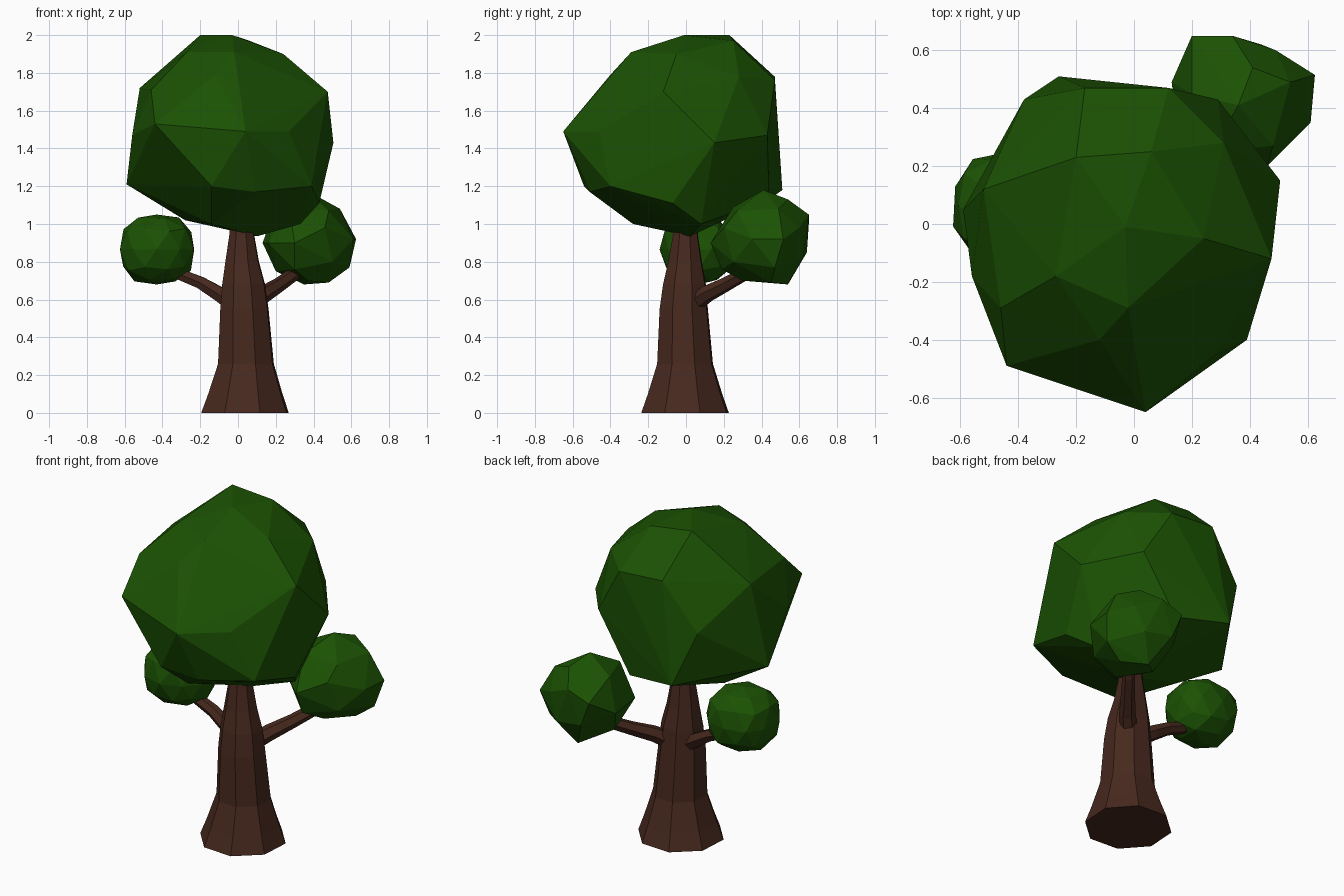
import bpy, bmesh, math, random
from mathutils import Vector

random.seed(4)


def material(name, rgb):
    m = bpy.data.materials.new(name)
    m.diffuse_color = (*rgb, 1)
    return m


leaf = material("leaf green", (0.011, 0.084, 0.001))
bark = material("bark brown", (0.063, 0.022, 0.013))


def finish(bm, name, mat):
    bmesh.ops.recalc_face_normals(bm, faces=bm.faces[:])
    me = bpy.data.meshes.new(name)
    bm.to_mesh(me)
    bm.free()
    me.materials.append(mat)
    ob = bpy.data.objects.new(name, me)
    bpy.context.collection.objects.link(ob)
    return ob


def hull(name, points):
    bm = bmesh.new()
    for p in points:
        bm.verts.new(p)
    bmesh.ops.convex_hull(bm, input=bm.verts[:])
    loose = [v for v in bm.verts if not v.link_faces]
    bmesh.ops.delete(bm, geom=loose, context='VERTS')
    finish(bm, name, leaf)


def loft(name, rings):
    # join equal-sided rings of points into a closed tube
    bm = bmesh.new()
    loops = [[bm.verts.new(p) for p in ring] for ring in rings]
    n = len(loops[0])
    for a, b in zip(loops, loops[1:]):
        for i in range(n):
            j = (i + 1) % n
            bm.faces.new((a[i], a[j], b[j], b[i]))
    bm.faces.new(loops[0])
    bm.faces.new(loops[-1])
    finish(bm, name, bark)


# main crown: faceted boulder shape
hull("main_crown", [
    (-0.03, -0.01, 2.0), (-0.2, 0.23, 2.0), (0.06, 0.25, 1.97),
    (-0.27, -0.18, 1.91), (0.24, -0.05, 1.9), (-0.02, -0.29, 1.91),
    (0.31, 0.28, 1.78), (-0.12, -0.4, 1.79), (-0.46, -0.29, 1.71),
    (-0.52, 0.12, 1.72), (-0.17, 0.47, 1.78), (0.12, 0.47, 1.76),
    (0.475, -0.12, 1.7), (0.505, 0.15, 1.43), (0.29, 0.43, 1.47),
    (0.27, -0.46, 1.49), (0.04, -0.65, 1.49), (-0.44, -0.49, 1.53),
    (-0.56, -0.18, 1.47), (-0.38, 0.43, 1.5), (-0.59, 0.05, 1.21),
    (-0.26, 0.51, 1.18), (0.07, 0.44, 1.13), (0.39, -0.4, 1.2),
    (-0.14, -0.54, 1.2), (0.09, -0.51, 1.17), (0.43, -0.07, 1.11),
    (0.33, 0.08, 1.0), (-0.14, -0.28, 1.0), (-0.28, 0.03, 1.02),
    (0.1, 0.02, 0.935)])

# right side crown: smaller boulder
hull("right_crown", [
    (0.36, 0.41, 1.18), (0.41, 0.54, 1.13), (0.54, 0.49, 1.08),
    (0.2, 0.65, 1.0), (0.34, 0.65, 1.05), (0.49, 0.6, 0.98),
    (0.625, 0.515, 0.92), (0.61, 0.35, 0.92), (0.46, 0.2, 0.98),
    (0.3, 0.13, 0.9), (0.27, 0.25, 1.09), (0.13, 0.49, 0.9),
    (0.16, 0.26, 0.9), (0.2, 0.4, 0.75), (0.35, 0.54, 0.68),
    (0.48, 0.45, 0.69), (0.37, 0.3, 0.7), (0.59, 0.47, 0.77),
    (0.3, 0.19, 0.76), (0.44, 0.62, 0.82), (0.26, 0.64, 0.85),
    (0.2, 0.45, 1.09), (0.48, 0.27, 1.07), (0.5, 0.25, 0.8)])


# left side crown: roughened, slightly boxy icosphere
def side_crown(name, lo, hi):
    bm = bmesh.new()
    bmesh.ops.create_icosphere(bm, subdivisions=2, radius=1)
    pts = [[math.copysign(abs(c) ** 0.88, c) for c in v.co * random.uniform(0.93, 1.03)]
           for v in bm.verts]
    bm.free()
    lows = [min(p[k] for p in pts) for k in range(3)]
    highs = [max(p[k] for p in pts) for k in range(3)]
    hull(name, [[lo[k] + (p[k] - lows[k]) / (highs[k] - lows[k]) * (hi[k] - lo[k])
                 for k in range(3)] for p in pts])


side_crown("left_crown", (-0.625, -0.14, 0.68), (-0.232, 0.25, 1.05))

# trunk: eight-sided flared profile (z, centre x, centre y, radius)
profile = [(0, 0.037, -0.005, 0.245), (0.1, 0.039, -0.005, 0.208),
           (0.26, 0.042, -0.005, 0.156), (0.55, 0.034, -0.012, 0.135),
           (0.68, 0.03, -0.008, 0.12), (0.8, 0.022, -0.005, 0.094),
           (0.94, 0.02, -0.003, 0.07), (1.02, 0.02, 0, 0.062)]
loft("trunk", [[(cx + r * math.cos(a), cy + r * math.sin(a), z)
                for a in (math.tau * (i + 0.42) / 8 for i in range(8))]
               for z, cx, cy, r in profile])


# branches: six-sided tapering tubes bent along a path
def branch(name, path, radii):
    path = [Vector(p) for p in path]
    rings = []
    for i, (p, r) in enumerate(zip(path, radii)):
        d = (path[min(i + 1, len(path) - 1)] - path[max(i - 1, 0)]).normalized()
        side = d.cross(Vector((0, 0, 1))).normalized()
        up = side.cross(d)
        rings.append([p + r * (math.cos(a) * side + math.sin(a) * up)
                      for a in (math.tau * k / 6 for k in range(6))])
    loft(name, rings)


branch("left_branch", [(-0.01, 0.02, 0.57), (-0.1, 0.04, 0.63), (-0.2, 0.05, 0.69),
                       (-0.3, 0.055, 0.73), (-0.4, 0.06, 0.77)],
       [0.05, 0.044, 0.037, 0.034, 0.028])
branch("right_branch", [(0.06, 0.03, 0.57), (0.14, 0.11, 0.63), (0.22, 0.21, 0.68),
                        (0.29, 0.3, 0.73), (0.36, 0.39, 0.8)],
       [0.05, 0.046, 0.039, 0.036, 0.03])
